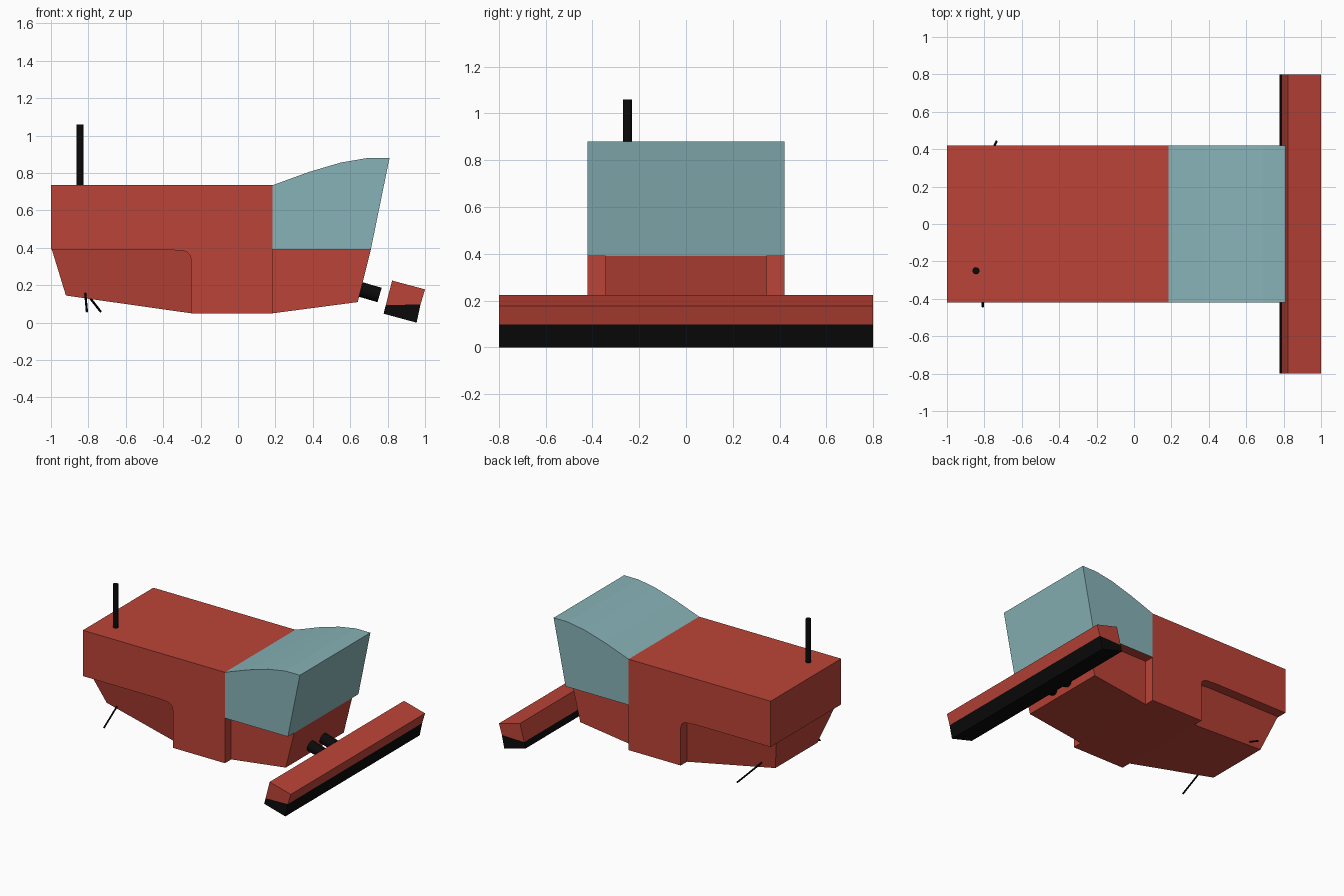
import bpy, bmesh, math
from mathutils import Vector

if "Cube" in bpy.data.objects:
    bpy.data.objects.remove(bpy.data.objects["Cube"])


def material(name, rgb):
    m = bpy.data.materials.new(name)
    m.diffuse_color = (*rgb, 1)
    m.use_nodes = True
    m.node_tree.nodes["Principled BSDF"].inputs["Base Color"].default_value = m.diffuse_color
    return m


RED = material("red paint", (0.50, 0.057, 0.038))
GLASS = material("blue glass", (0.245, 0.45, 0.475))
BLACK = material("black metal", (0.003, 0.003, 0.003))


def prism(name, points, mats):
    """Side profile of (x, z, half width) points, spanned across y."""
    bm = bmesh.new()
    sides = [[bm.verts.new((x, s * w, z)) for x, z, w in points] for s in (-1, 1)]
    bm.faces.new(sides[0])
    bm.faces.new(sides[1][::-1])
    n = len(points)
    for i in range(n):
        j = (i + 1) % n
        bm.faces.new((sides[0][i], sides[1][i], sides[1][j], sides[0][j]))
    bmesh.ops.recalc_face_normals(bm, faces=bm.faces)
    mesh = bpy.data.meshes.new(name)
    bm.to_mesh(mesh)
    bm.free()
    for m in mats:
        mesh.materials.append(m)
    ob = bpy.data.objects.new(name, mesh)
    bpy.context.collection.objects.link(ob)
    return ob


def flat(points, width):
    return [(x, z, width) for x, z in points]


def rod(name, a, b, radius, sides):
    a, b = Vector(a), Vector(b)
    bpy.ops.mesh.primitive_cylinder_add(vertices=sides, radius=radius,
                                        depth=(b - a).length, location=(a + b) / 2)
    ob = bpy.context.object
    ob.name = name
    ob.rotation_euler = (b - a).to_track_quat('Z', 'Y').to_euler()
    ob.data.materials.append(BLACK)
    bpy.ops.object.shade_smooth_by_angle(angle=math.radians(40))
    return ob


# Main body with a rounded corner at the wheel recess
arch = [(-0.30 + 0.05 * math.sin(t), 0.335 + 0.05 * math.cos(t))
        for t in (math.radians(a) for a in (10, 35, 60, 90))]
prism("main_body", flat([(-1, 0.735), (-1, 0.39), (-0.38, 0.39)] + arch +
                        [(-0.25, 0.05), (0.185, 0.05), (0.185, 0.735)], 0.42), [RED])

# Rear hull, narrowing to the back and bottom
prism("rear_hull", [(-0.995, 0.39, 0.345), (-0.92, 0.145, 0.25),
                    (-0.25, 0.05, 0.345), (-0.25, 0.39, 0.345)], [RED])

# Front hull under the cab
prism("front_hull", flat([(0.185, 0.39), (0.185, 0.05), (0.64, 0.11), (0.71, 0.39)], 0.345), [RED])

# Glass cab with a red floor
cab = prism("cab", flat([(0.185, 0.39), (0.71, 0.39), (0.81, 0.88), (0.69, 0.88),
                         (0.55, 0.856), (0.38, 0.806), (0.185, 0.735)], 0.42), [GLASS, RED])
for f in cab.data.polygons:
    if f.normal.z < -0.9:
        f.material_index = 1

# Front header bar: red top, black cutting edge
prism("header_bar", flat([(0.824, 0.225), (0.79, 0.093), (0.976, 0.098), (1.0, 0.178)], 0.8), [RED])
prism("cutting_edge", flat([(0.79, 0.093), (0.778, 0.048), (0.955, 0.0), (0.976, 0.098)], 0.8), [BLACK])

# Pair of header couplings
for side, y in (("left", -0.075), ("right", 0.075)):
    rod("coupling_" + side, (0.62, y, 0.188), (0.757, y, 0.148), 0.04, 16)

# Exhaust pipe and thin rear rods
rod("exhaust_pipe", (-0.845, -0.25, 0.70), (-0.845, -0.25, 1.06), 0.019, 16)
rod("rear_rod_left", (-0.818, -0.24, 0.175), (-0.808, -0.443, 0.06), 0.006, 8)
rod("rear_rod_right", (-0.825, 0.24, 0.175), (-0.735, 0.443, 0.06), 0.006, 8)
